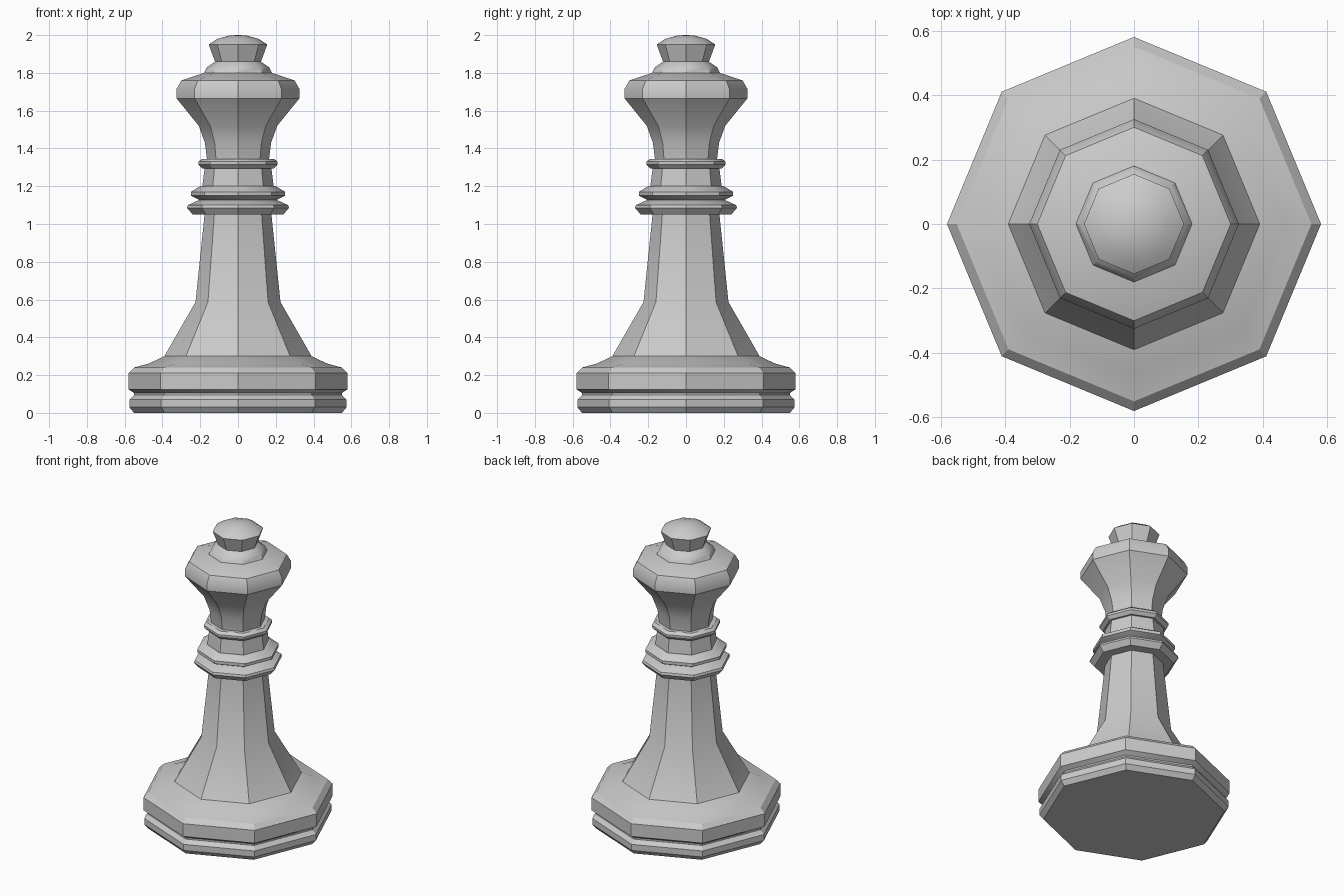
import bpy
import bmesh
from math import cos, sin, pi, radians

cube = bpy.data.objects.get("Cube")
if cube:
    bpy.data.objects.remove(cube, do_unlink=True)

SIDES = 8
grey = bpy.data.materials.new("plain grey")
colour = (0.6, 0.6, 0.6, 1)
grey.use_nodes = True
grey.diffuse_color = colour
grey.node_tree.nodes["Principled BSDF"].inputs["Base Color"].default_value = colour


def lathe(name, profile):
    """Turn a (radius, height) profile into a capped eight-sided solid."""
    bm = bmesh.new()
    rings = [[bm.verts.new((r * cos(2 * pi * i / SIDES), r * sin(2 * pi * i / SIDES), z))
              for i in range(SIDES)] for r, z in profile]
    for low, high in zip(rings, rings[1:]):
        for i in range(SIDES):
            j = (i + 1) % SIDES
            bm.faces.new((low[i], low[j], high[j], high[i]))
    bm.faces.new(rings[0][::-1])
    bm.faces.new(rings[-1])
    mesh = bpy.data.meshes.new(name)
    bm.to_mesh(mesh)
    bm.free()
    mesh.materials.append(grey)
    obj = bpy.data.objects.new(name, mesh)
    bpy.context.collection.objects.link(obj)
    bpy.ops.object.select_all(action="DESELECT")
    obj.select_set(True)
    bpy.context.view_layer.objects.active = obj
    bpy.ops.object.shade_smooth_by_angle(angle=radians(30))


# Grooved plinth with a gently sloping top
lathe("base", [(.55, 0), (.575, .03), (.575, .07), (.55, .095), (.55, .105),
               (.58, .125), (.58, .21), (.55, .24), (.47, .262), (.39, .30)])
# Flared foot and tapering column
lathe("stem", [(.39, .30), (.225, .587), (.177, 1.05)])
# Three rings around the neck
lathe("lower_collar", [(.24, 1.05), (.27, 1.085), (.265, 1.10), (.20, 1.13)])
lathe("middle_collar", [(.20, 1.125), (.25, 1.15), (.25, 1.17), (.20, 1.20)])
lathe("neck", [(.19, 1.19), (.175, 1.31)])
lathe("upper_collar", [(.19, 1.295), (.21, 1.315), (.21, 1.33), (.19, 1.345)])
# Swelling head with a shallow shoulder
lathe("head", [(.164, 1.34), (.175, 1.43), (.208, 1.52), (.325, 1.665),
               (.325, 1.715), (.30, 1.76), (.18, 1.80)])
# Small step and domed knob
lathe("crown_step", [(.18, 1.80), (.165, 1.83), (.12, 1.86)])
lathe("knob", [(.12, 1.855), (.155, 1.95), (.11, 1.98), (.05, 1.997), (.01, 2.0)])
